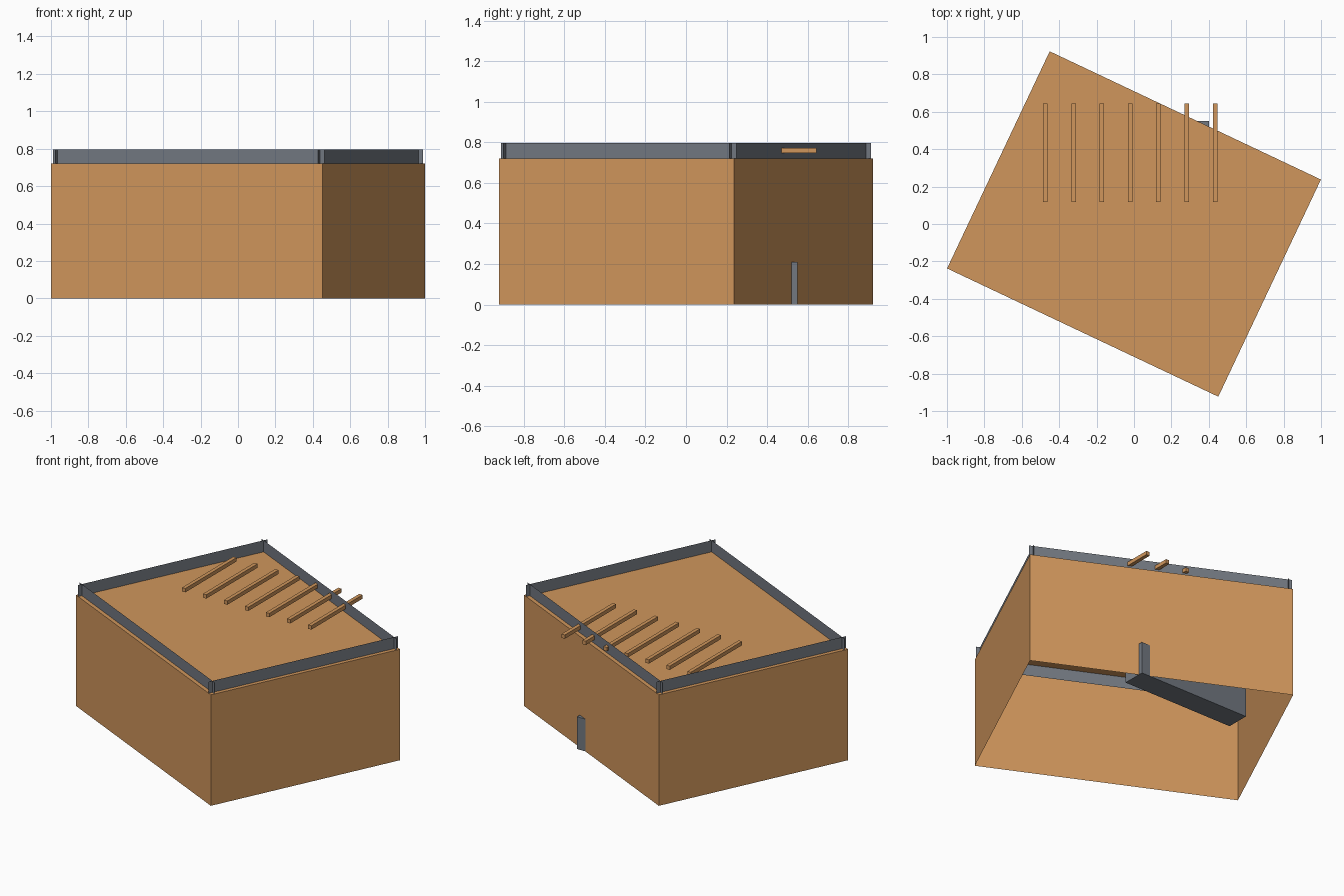
import bpy
import bmesh
from math import radians
from mathutils import Matrix

cube = bpy.data.objects.get("Cube")
if cube:
    bpy.data.objects.remove(cube, do_unlink=True)

TURN = Matrix.Rotation(radians(-25.3), 4, 'Z')
HALF_X, HALF_Y = 0.802, 0.642
ROOF_Z = 0.722
INSET = 0.025


def material(name, rgb):
    m = bpy.data.materials.new(name)
    m.use_nodes = True
    color = (*rgb, 1.0)
    m.diffuse_color = color
    bsdf = next(n for n in m.node_tree.nodes if n.type == 'BSDF_PRINCIPLED')
    bsdf.inputs["Base Color"].default_value = color
    return m


wood = material("warm_wood", (0.63, 0.305, 0.107))
steel = material("slate_grey", (0.17, 0.19, 0.22))


def finish(name, bm, mat, turn=False):
    if turn:
        bm.transform(TURN)
    mesh = bpy.data.meshes.new(name)
    bm.to_mesh(mesh)
    bm.free()
    mesh.materials.append(mat)
    obj = bpy.data.objects.new(name, mesh)
    bpy.context.collection.objects.link(obj)
    return obj


def box_mesh(low, high):
    bm = bmesh.new()
    bmesh.ops.create_cube(bm, size=1)
    for v in bm.verts:
        v.co = [h if c > 0 else l for c, l, h in zip(v.co, low, high)]
    return bm


def panel(name, start, end, z0, z1):
    """Thin upright sheet between two plan points."""
    bm = bmesh.new()
    a = bm.verts.new((*start, z0))
    b = bm.verts.new((*end, z0))
    c = bm.verts.new((*end, z1))
    d = bm.verts.new((*start, z1))
    bm.faces.new((a, b, c, d))
    finish(name, bm, steel, turn=True)


# Main building: walls and flat roof, open underneath
shell = box_mesh((-HALF_X, -HALF_Y, 0), (HALF_X, HALF_Y, ROOF_Z))
floor = [f for f in shell.faces if f.normal.z < -0.5]
bmesh.ops.delete(shell, geom=floor, context='FACES_ONLY')
finish("building_shell", shell, wood, turn=True)

# Parapet sheets, set in from the edge and crossing at the corners
LOW, HIGH = ROOF_Z - 0.075, ROOF_Z + 0.075
X, Y = HALF_X - INSET, HALF_Y - INSET
panel("parapet_front", (-HALF_X, -Y), (HALF_X, -Y), LOW, HIGH)
panel("parapet_back", (HALF_X, Y), (-HALF_X, Y), LOW, HIGH)
panel("parapet_left", (X, -HALF_Y), (X, HALF_Y), LOW, HIGH)
panel("parapet_right", (-X, HALF_Y), (-X, -HALF_Y), LOW, HIGH)

# Row of roof slats, floating just above the roof
for i in range(7):
    x = -0.474 + i * 0.1512
    finish(f"roof_slat_{i + 1}",
           box_mesh((x - 0.012, 0.118, 0.747), (x + 0.012, 0.645, 0.772)), wood)

# Low counter inside, one corner poking through the back wall
finish("counter", box_mesh((-0.4, 0.4, 0), (0.4, 0.55, 0.21)), steel)
